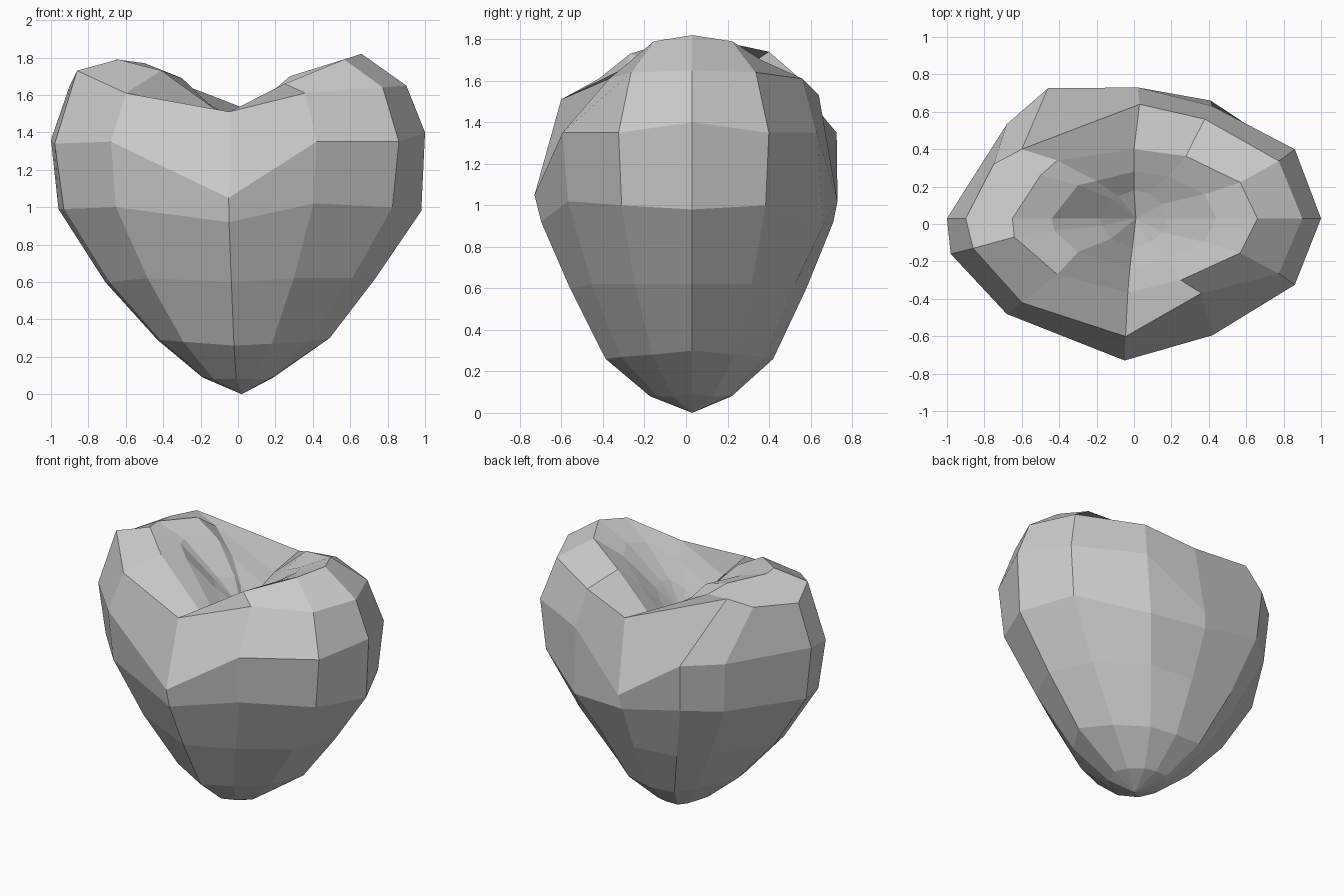
import bpy, bmesh

# Directions of the twelve meridians (slightly uneven, hand-faceted look),
# each with the index of its height: 0 = side, 1 = 30 deg, 2 = 60 deg, 3 = middle
COLUMNS = [(1, 0, 0), (.86, .52, 1), (.42, .9, 2), (0, 1, 3), (-.46, .98, 2), (-.68, .71, 1),
           (-1, 0, 0), (-.97, -.26, 0), (-.68, -.72, 1), (-.05, -1.07, 3), (.42, -.88, 2), (.86, -.5, 1)]

# Rings from the tip, over the lobes and into the dip: half width, half depth, four heights
RINGS = [(.19, .19, .09, .08, .08, .08),
         (.43, .39, .29, .28, .27, .26),
         (.71, .55, .60, .62, .62, .60),
         (.96, .68, .99, 1.0, 1.02, .92),
         (1.0, .71, 1.40, 1.35, 1.35, 1.05),
         (.90, .59, 1.65, 1.64, 1.61, 1.51),
         (.66, .37, 1.82, 1.79, 1.70, 1.46),
         (.44, .25, 1.72, 1.69, 1.58, 1.42),
         (.18, .15, 1.52, 1.50, 1.44, 1.38)]
CY = .03

bm = bmesh.new()
tip = bm.verts.new((.02, CY, 0))
dip = bm.verts.new((.01, CY, 1.35))
rings = []
for r, (rx, ry, *heights) in enumerate(RINGS):
    ring = []
    for c, (dx, dy, h) in enumerate(COLUMNS):
        if c == 4 and r >= 5:          # the back left shoulder pulls in above the widest ring
            dy = .80
        ring.append(bm.verts.new((dx * rx, CY + dy * ry, heights[h])))
    rings.append(ring)

# Fine adjustments (ring, column): flat facets and uneven lobes
for (r, c), co in {(5, 7): (-.86, -.13, 1.73), (5, 8): (-.60, -.42, 1.61),   # left shoulder
                   (6, 6): (-.65, .03, 1.79), (6, 7): (-.64, -.07, 1.79),
                   (5, 4): (-.60, .40, 1.74), (5, 5): (-.75, .32, 1.69),     # back left crest
                   (6, 4): (-.41, .34, 1.70), (6, 5): (-.50, .26, 1.77),
                   (6, 8): (-.41, -.27, 1.73), (5, 10): (.36, -.37, 1.61),   # front lip
                   (6, 10): (.25, -.30, 1.66),
                   (4, 6): (-1, .03, 1.36), (4, 7): (-.98, -.16, 1.34),
                   (4, 2): (.42, .63, 1.35), (3, 2): (.41, .66, .90),        # flat back right facet
                   (4, 3): (.02, .73, 1.02), (5, 3): (.03, .64, 1.53),
                   (1, 0): (.49, .03, .30), (2, 0): (.735, .03, .62),
                   (3, 0): (.98, .03, .98)}.items():
    rings[r][c].co = co

# Skin between rings, closed at both poles
n = len(COLUMNS)
for i in range(n):
    j = (i + 1) % n
    bm.faces.new((tip, rings[0][j], rings[0][i]))
    bm.faces.new((dip, rings[-1][i], rings[-1][j]))
    for a, b in zip(rings, rings[1:]):
        bm.faces.new((a[i], a[j], b[j], b[i]))
bmesh.ops.recalc_face_normals(bm, faces=bm.faces)

mesh = bpy.data.meshes.new("heart")
bm.to_mesh(mesh)
bm.free()
bpy.context.collection.objects.link(bpy.data.objects.new("heart", mesh))
